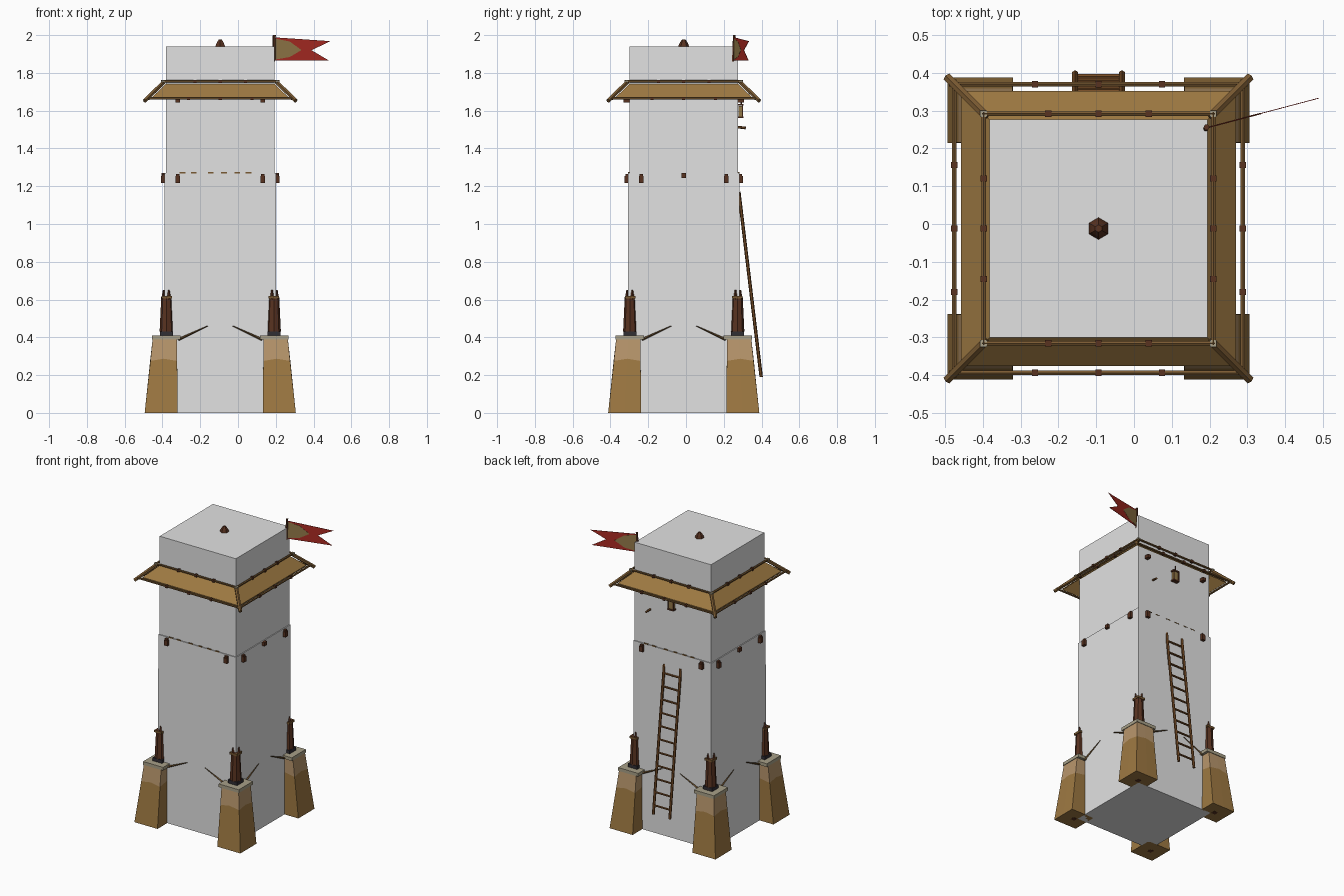
import bpy, bmesh, math
from mathutils import Vector, Matrix

if "Cube" in bpy.data.objects:
    bpy.data.objects.remove(bpy.data.objects["Cube"], do_unlink=True)

AXIS = Matrix.Translation((-0.094, -0.012, 0))   # tower axis


def material(name, *srgb):
    lin = [((c / 255 + 0.055) / 1.055) ** 2.4 for c in srgb] + [1]
    m = bpy.data.materials.new(name)
    m.use_nodes = True
    m.diffuse_color = lin
    m.node_tree.nodes["Principled BSDF"].inputs["Base Color"].default_value = lin
    return m


PLASTER = material("plaster grey", 226, 226, 226)
TAN = material("tan clay", 158, 121, 66)
PALE = material("pale clay", 184, 150, 108)
STONE = material("beige stone", 168, 160, 136)
DARK = material("dark brown wood", 88, 50, 32)
POLE = material("pole brown", 122, 90, 50)
IRON = material("black iron", 48, 46, 52)
RED = material("flag red", 170, 42, 34)
OLIVE = material("flag tan", 146, 120, 72)
LADDER = material("ladder brown", 118, 76, 38)


def finish(bm, name, mats, turn=0):
    """Turn the part round the tower axis in quarter turns and link it."""
    bmesh.ops.recalc_face_normals(bm, faces=bm.faces)
    bm.transform(AXIS @ Matrix.Rotation(turn * math.pi / 2, 4, 'Z'))
    me = bpy.data.meshes.new(name)
    bm.to_mesh(me)
    bm.free()
    ob = bpy.data.objects.new(name, me)
    bpy.context.scene.collection.objects.link(ob)
    for m in mats:
        me.materials.append(m)
    return ob


def box(name, mat, loc, size, turn=0):
    bm = bmesh.new()
    bmesh.ops.create_cube(bm, size=1, matrix=Matrix.Translation(loc) @ Matrix.Diagonal((*size, 1)))
    return finish(bm, name, [mat], turn)


def rod(name, mat, a, b, r0, r1=None, sides=6, turn=0):
    a, b = Vector(a), Vector(b)
    rot = (b - a).to_track_quat('Z', 'Y').to_matrix().to_4x4()
    bm = bmesh.new()
    bmesh.ops.create_cone(bm, cap_ends=True, segments=sides, radius1=r0,
                          radius2=r0 if r1 is None else r1, depth=(b - a).length,
                          matrix=Matrix.Translation((a + b) / 2) @ rot)
    return finish(bm, name, [mat], turn)


def loft(name, mats, rings, turn=0, caps=True, closed=False):
    """Skin a stack of rings; material index follows the band number."""
    bm = bmesh.new()
    vs = [[bm.verts.new(p) for p in r] for r in rings]
    n = len(vs[0])
    pairs = list(zip(vs, vs[1:])) + ([(vs[-1], vs[0])] if closed else [])
    for k, (lo, hi) in enumerate(pairs):
        for i in range(n):
            j = (i + 1) % n
            f = bm.faces.new((lo[i], lo[j], hi[j], hi[i]))
            f.material_index = min(k, len(mats) - 1)
    if caps:
        bm.faces.new(vs[0])
        bm.faces.new(vs[-1]).material_index = len(mats) - 1
    return finish(bm, name, mats, turn)


def square(h, z):
    return [(-h, -h, z), (h, -h, z), (h, h, z), (-h, h, z)]


def footing_ring(outer, inner, z, peak=0):
    """Corner footing outline with midpoints raised by peak."""
    a, b, m = -outer, -inner, -(outer + inner) / 2
    pts = [(a, a), (m, a), (b, a), (b, m), (b, b), (m, b), (a, b), (a, m)]
    return [(x, y, z + peak * (i % 2)) for i, (x, y) in enumerate(pts)]


# Tower body
loft("tower_lower", [PLASTER], [square(0.295, 0), square(0.294, 1.27)])
loft("tower_upper", [PLASTER], [square(0.288, 1.27), square(0.288, 1.94)])
rod("roof_knob", DARK, (0, 0, 1.94), (0, 0, 1.958), 0.029, 0.022)
rod("roof_knob_tip", DARK, (0, 0, 1.958), (0, 0, 1.976), 0.022, 0.01)

# Sloping skirt roof
loft("skirt_roof", [TAN], [square(0.287, 1.742), square(0.364, 1.668),
     square(0.364, 1.66), square(0.287, 1.732)], caps=False, closed=True)

for t in range(4):
    # Skirt poles, hips and clips
    rod("upper_pole", POLE, (-0.308, -0.304, 1.755), (0.308, -0.304, 1.755), 0.007, turn=t)
    rod("outer_pole", POLE, (-0.395, -0.382, 1.665), (0.395, -0.382, 1.665), 0.007, turn=t)
    rod("hip_pole", POLE, (-0.298, -0.298, 1.752), (-0.4, -0.4, 1.652), 0.012, turn=t)
    box("hip_cap", STONE, (-0.304, -0.304, 1.752), (0.018, 0.018, 0.018), t)
    for s in (-1, 0, 1):
        box("upper_clip", DARK, (s * 0.133, -0.304, 1.755), (0.016, 0.017, 0.017), t)
        box("outer_clip", DARK, (s * 0.168, -0.382, 1.665), (0.016, 0.017, 0.017), t)

    # Projecting beam ends
    for s in (-1, 1):
        box("beam_end", DARK, (s * 0.225, -0.297, 1.236), (0.026, 0.034, 0.036), t)
        box("beam_end_top", DARK, (s * 0.225, -0.301, 1.258), (0.02, 0.016, 0.012), t)
    if t % 2:
        box("middle_beam_end", DARK, (0, -0.297, 1.256), (0.026, 0.03, 0.026), t)
    else:
        for x in (-0.2, -0.14, -0.05, 0.02, 0.09, 0.15):
            box("ledge_splinter", POLE, (x, -0.291, 1.271), (0.03, 0.008, 0.006), t)
        for s in (-1, 1):
            box("eave_beam", DARK, (s * 0.225, -0.295, 1.655), (0.024, 0.05, 0.022), t)

    # Corner footing with a paler top band
    loft("footing", [TAN, PALE], [footing_ring(0.4, 0.226, 0),
         footing_ring(0.37, 0.228, 0.275, 0.012), footing_ring(0.358, 0.228, 0.39)], t)
    box("footing_cap", STONE, (-0.286, -0.286, 0.399), (0.152, 0.152, 0.022), t)
    box("footing_base_plate", DARK, (-0.313, -0.313, 0.002), (0.03, 0.03, 0.006), t)

    # Broken corner post
    c = -0.284
    box("post_collar", IRON, (c, c, 0.42), (0.07, 0.07, 0.024), t)
    rod("post", DARK, (c, c, 0.43), (c, c, 0.62), 0.037, 0.028, 8, t)
    box("post_band", POLE, (c, c, 0.612), (0.056, 0.056, 0.014), t)
    for dx, dy, h in ((-0.016, 0.01, 0.65), (0.012, -0.016, 0.65), (0.008, 0.012, 0.7)):
        rod("post_splinter", DARK, (c + dx, c + dy, 0.6), (c + dx, c + dy, h), 0.012, 0.004, 4, t)

    # Pointed stakes leaning in from the footings
    for s in (-1, 1):
        rod("stake", POLE, (s * 0.222, -0.305, 0.388), (s * 0.066, -0.305, 0.46),
            0.007, 0.002, 4, t)

# Ladder on the back
low, high = Vector((0, 0.41, 0.19)), Vector((0, 0.292, 1.17))
for s in (-1, 1):
    side = Vector((s * 0.062, 0, 0))
    rod("ladder_rail", LADDER, low + side, high + side, 0.009)
for i in range(11):
    p = low.lerp(high, 0.06 + i * 0.088)
    rod("ladder_rung", LADDER, p - Vector((0.066, 0, 0)), p + Vector((0.066, 0, 0)), 0.007)

# Lantern and peg on the back
box("lantern_glass", OLIVE, (0, 0.301, 1.598), (0.036, 0.022, 0.056))
for z in (1.565, 1.632):
    box("lantern_plate", DARK, (0, 0.301, z), (0.046, 0.03, 0.009))
for s in (-1, 1):
    box("lantern_post", DARK, (s * 0.019, 0.312, 1.598), (0.006, 0.006, 0.066))
rod("lantern_hook", DARK, (0, 0.305, 1.63), (0, 0.305, 1.67), 0.004)
rod("wall_peg", LADDER, (0.17, 0.28, 1.514), (0.175, 0.328, 1.508), 0.007)

# Flag: a swallowtail sheet with a tan wedge plated on both sides
rod("flag_pole", DARK, (0.283, 0.262, 1.86), (0.286, 0.268, 2.0), 0.008)


def sheet(name, mat, outline, half):
    start, along = Vector((0.288, 0.267, 0)), Vector((0.295, 0.078, 0))
    across = Vector((-along.y, along.x, 0)).normalized() * half
    rings = [[start + along * u + Vector((0, 0, z)) + across * s for u, z in outline]
             for s in (-1, 1)]
    return loft(name, [mat], rings)


sheet("flag", RED, [(0, 1.866), (0.97, 1.866), (0.66, 1.92), (1, 1.968), (0, 1.988)], 0.001)
sheet("flag_wedge", OLIVE, [(0, 1.87), (0.27, 1.884), (0.48, 1.921),
                            (0.27, 1.966), (0, 1.982)], 0.002)
